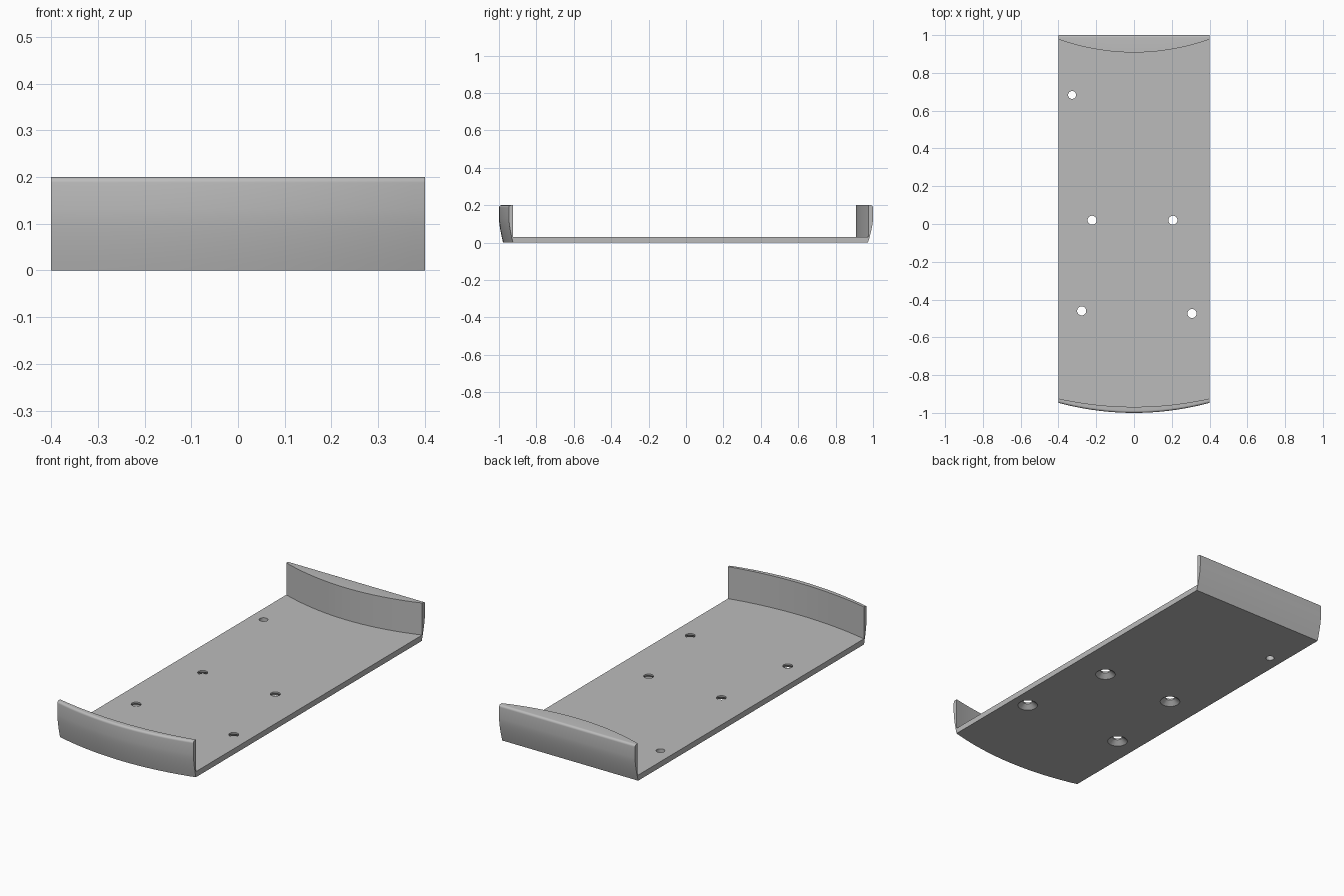
import bpy
import bmesh
import math

if "Cube" in bpy.data.objects:
    bpy.data.objects.remove(bpy.data.objects["Cube"], do_unlink=True)

HALF_WIDTH, HEIGHT, FLOOR = 0.4, 0.2, 0.03
SLICES = 32

grey = bpy.data.materials.new("light grey")
grey.use_nodes = True
colour = (0.5, 0.5, 0.5, 1)
grey.diffuse_color = colour
grey.node_tree.nodes["Principled BSDF"].inputs["Base Color"].default_value = colour


def make_object(name, bm):
    bmesh.ops.recalc_face_normals(bm, faces=bm.faces)
    mesh = bpy.data.meshes.new(name)
    bm.to_mesh(mesh)
    bm.free()
    mesh.materials.append(grey)
    obj = bpy.data.objects.new(name, mesh)
    bpy.context.collection.objects.link(obj)
    return obj


def outer_profile(lean, radius=0.012):
    """Inset and height of a wall's outside: leaning foot, upright, rounded top."""
    foot = [(lean * (1 - i / 8) ** 1.5, 0.13 * i / 8) for i in range(9)]
    top = []
    for i in range(7):
        a = math.pi / 2 * i / 6
        top.append((radius * (1 - math.cos(a)), HEIGHT - radius * (1 - math.sin(a))))
    return foot + top


def cross_section(x):
    bow = (x / HALF_WIDTH) ** 2
    front_out, front_in = -1 + 0.053 * bow, -0.968 + 0.044 * bow
    back_in = 0.908 + 0.069 * bow
    front = [(front_out + d, z) for d, z in outer_profile(0.022)]
    back = [(1 - d, z) for d, z in reversed(outer_profile(0.027))]
    inside = [(front_in, HEIGHT), (front_in, FLOOR), (back_in, FLOOR), (back_in, HEIGHT)]
    return front + inside + back


# Tray: floor and both end walls swept across the width
bm = bmesh.new()
rings = []
for i in range(SLICES + 1):
    x = HALF_WIDTH * (2 * i / SLICES - 1)
    rings.append([bm.verts.new((x, y, z)) for y, z in cross_section(x)])
count = len(rings[0])
for a, b in zip(rings, rings[1:]):
    for j in range(count):
        k = (j + 1) % count
        bm.faces.new((a[j], a[k], b[k], b[j]))
bm.faces.new(rings[0])
bm.faces.new(rings[-1])
tray = make_object("tray", bm)


def add_drill(bm, x, y, profile, sides=32):
    """Add a closed turned solid to bm."""
    loops = []
    for r, z in profile:
        loops.append([bm.verts.new((x + r * math.cos(2 * math.pi * s / sides),
                                    y + r * math.sin(2 * math.pi * s / sides), z))
                      for s in range(sides)])
    for a, b in zip(loops, loops[1:]):
        for s in range(sides):
            t = (s + 1) % sides
            bm.faces.new((a[s], a[t], b[t], b[s]))
    bm.faces.new(loops[0])
    bm.faces.new(loops[-1])


# Screw holes: four countersunk from below, one plain
countersunk = [(0.056, -0.005), (0.024, 0.022), (0.024, 0.06)]
plain = [(0.021, -0.01), (0.021, 0.06)]
bm = bmesh.new()
for x, y in [(-0.222, 0.02), (0.206, 0.02), (-0.277, -0.46), (0.307, -0.474)]:
    add_drill(bm, x, y, countersunk)
add_drill(bm, -0.328, 0.683, plain)
drills = make_object("hole_cutters", bm)
drills.hide_render = True

cut = tray.modifiers.new("screw holes", 'BOOLEAN')
cut.operation = 'DIFFERENCE'
cut.solver = 'EXACT'
cut.object = drills
bpy.ops.object.select_all(action='DESELECT')
tray.select_set(True)
bpy.context.view_layer.objects.active = tray
bpy.ops.object.modifier_apply(modifier=cut.name)
bpy.data.objects.remove(drills, do_unlink=True)
bpy.ops.object.shade_smooth_by_angle(angle=math.radians(30))
